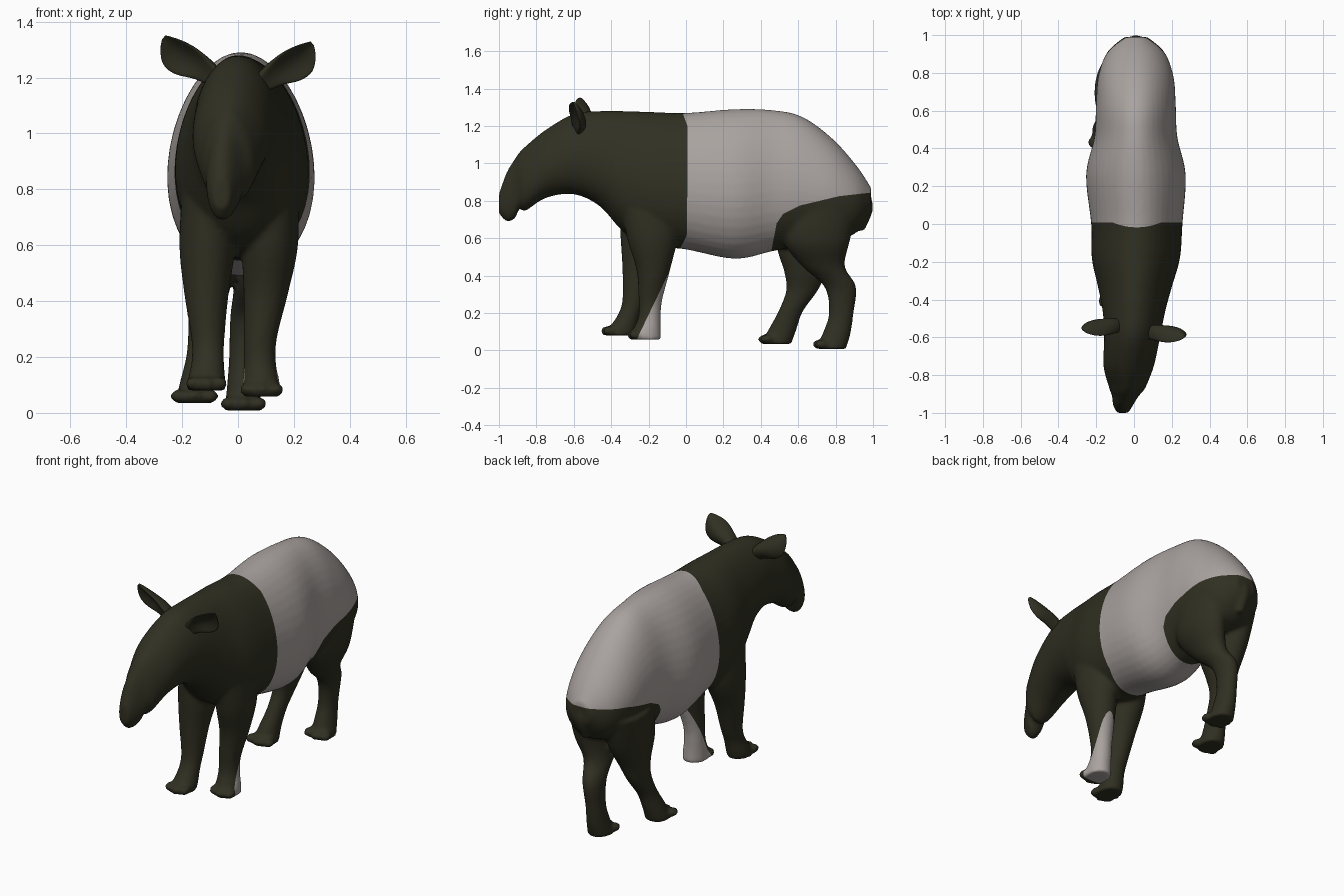
import bpy, bmesh, math
from mathutils import Vector

if "Cube" in bpy.data.objects:
    bpy.data.objects.remove(bpy.data.objects["Cube"], do_unlink=True)

X, Y, Z = Vector((1, 0, 0)), Vector((0, 1, 0)), Vector((0, 0, 1))


def material(name, colour):
    mat = bpy.data.materials.new(name)
    mat.use_nodes = True
    mat.diffuse_color = (*colour, 1)
    shader = mat.node_tree.nodes["Principled BSDF"]
    shader.inputs["Base Color"].default_value = (*colour, 1)
    shader.inputs["Roughness"].default_value = 0.8
    return mat


dark_hide = material("dark_hide", (0.029, 0.029, 0.016))
pale_hide = material("pale_hide", (0.40, 0.365, 0.35))


def spline(points, steps):
    """Smooth curve through points of any dimension."""
    pts = [Vector(p) for p in points]
    pts = [pts[0]] + pts + [pts[-1]]
    out = []
    for a, b, c, d in zip(pts, pts[1:], pts[2:], pts[3:]):
        for i in range(steps):
            t = i / steps
            out.append(b + (c - a) * (t / 2)
                       + (a * 2 - b * 5 + c * 4 - d) * (t * t / 2)
                       + (b * 3 - a - c * 3 + d) * (t ** 3 / 2))
    return out + [pts[-1]]


def loft(bm, rings, u, v, sides=28, egg=0.0, cup=0.0):
    """Skin closed oval rings given as x, y, z, half width, half depth."""
    loops = []
    for x, y, z, a, b in rings:
        loop = []
        for i in range(sides):
            angle = math.tau * i / sides
            c, s = math.cos(angle), math.sin(angle)
            wide = a * c * (1 - egg * s)
            bend = cup * a * s * s
            loop.append(bm.verts.new(Vector((x, y, z)) + u * wide + v * (b * s + bend)))
        loops.append(loop)
    for low, high in zip(loops, loops[1:]):
        for i in range(sides):
            j = (i + 1) % sides
            bm.faces.new((low[i], low[j], high[j], high[i]))
    bm.faces.new(loops[0])
    bm.faces.new(loops[-1])


def finish(bm, name, materials):
    bmesh.ops.recalc_face_normals(bm, faces=bm.faces)
    mesh = bpy.data.meshes.new(name)
    bm.to_mesh(mesh)
    bm.free()
    for mat in materials:
        mesh.materials.append(mat)
    obj = bpy.data.objects.new(name, mesh)
    bpy.context.collection.objects.link(obj)
    return obj


def smooth(obj):
    for face in obj.data.polygons:
        face.use_smooth = True


bm = bmesh.new()

# Trunk, neck and head: y, x, half width, top, bottom
trunk = [
    (-1, -.06, .03, .84, .73), (-.96, -.058, .052, .95, .69),
    (-.915, -.047, .068, 1.025, .705), (-.89, -.04, .083, 1.06, .76),
    (-.86, -.035, .098, 1.09, .745), (-.75, -.028, .133, 1.18, .815),
    (-.6, -.01, .147, 1.265, .835), (-.46, 0, .165, 1.28, .77),
    (-.33, .005, .195, 1.28, .63), (-.18, .01, .232, 1.275, .56),
    (0, .015, .24, 1.27, .54), (.26, .01, .262, 1.29, .49),
    (.46, .01, .218, 1.285, .53), (.62, .01, .21, 1.25, .56),
    (.78, .01, .198, 1.135, .58), (.91, .01, .15, .99, .63),
    (.99, .01, .06, .87, .74),
]
rings = [(x, y, (top + low) / 2, w, (top - low) / 2) for y, x, w, top, low in trunk]
loft(bm, spline(rings, 5), X, Z, 40, egg=.12)

# Tail stub
loft(bm, spline([(.01, .93, .87, .05, .04), (.01, .965, .76, .04, .035),
                 (.01, .935, .64, .02, .02)], 5), X, Y)


# Legs: shared girths, each with its own path and a fan of three toes
def leg(path, girths, spread):
    loft(bm, spline([p + g for p, g in zip(path, girths)], 5), X, Y)
    x, y, z = path[-1]
    for side in (-1, 0, 1):
        reach = .05 if side else .062
        toe = bmesh.ops.create_icosphere(bm, subdivisions=2, radius=.032)["verts"]
        for vert in toe:
            vert.co = Vector((x + side * spread + vert.co.x, y - reach + vert.co.y * 1.2,
                              z + .025 + vert.co.z * .8))


fore = [(.09, .16), (.1, .135), (.08, .09), (.06, .063), (.058, .06), (.066, .075), (.068, .085)]
hind = [(.11, .2), (.1, .175), (.073, .115), (.056, .085), (.05, .066), (.058, .075), (.07, .08)]

leg([(.125, -.19, .8), (.115, -.18, .6), (.1, -.175, .43), (.08, -.19, .27),
     (.078, -.195, .18), (.083, -.21, .11), (.085, -.217, .058)], fore, .048)
leg([(-.11, -.2, .8), (-.11, -.215, .6), (-.113, -.25, .43), (-.108, -.277, .27),
     (-.108, -.305, .19), (-.112, -.335, .125), (-.113, -.358, .08)], fore, .045)
leg([(.1, .72, .76), (.095, .7, .58), (.058, .735, .45), (.028, .825, .34),
     (.018, .83, .2), (.018, .805, .09), (.02, .775, .008)], hind, .052)
leg([(-.1, .7, .74), (-.1, .66, .56), (-.108, .64, .42), (-.122, .62, .32),
     (-.134, .56, .21), (-.15, .515, .11), (-.156, .483, .035)], hind, .055)

# Blend all parts into one skin
body = finish(bm, "body", [dark_hide, pale_hide])
remesh = body.modifiers.new("blend", "REMESH")
remesh.mode = "VOXEL"
remesh.voxel_size = .012
relax = body.modifiers.new("relax", "SMOOTH")
relax.factor = .5
relax.iterations = 4
graph = bpy.context.evaluated_depsgraph_get()
skin = bpy.data.meshes.new_from_object(body.evaluated_get(graph))
body.modifiers.clear()

# Dark forequarters and hindquarters, each bounded by a line of (y, z) points
borders = [
    [(-.022, 1.28), (.008, 1.2), (.006, .62), (-.03, .545)],
    [(.45, .5), (.485, .68), (.52, .73), (.61, .775), (.82, .825), (1, .845)],
]
quarters = []
for border in borders:
    planes = []
    for (y, z), (next_y, next_z) in zip(border, border[1:]):
        normal = Vector((0, z - next_z, next_y - y)).normalized()
        planes.append((Vector((0, y, z)), normal))
    quarters.append(planes)

bm = bmesh.new()
bm.from_mesh(skin)
for point, normal in quarters[0] + quarters[1]:
    bmesh.ops.bisect_plane(bm, geom=bm.verts[:] + bm.edges[:] + bm.faces[:],
                           plane_co=point, plane_no=normal, dist=.0005)
for face in bm.faces:
    centre = face.calc_center_median()
    dark = any(all((centre - point).dot(normal) < 0 for point, normal in planes)
               for planes in quarters)
    face.material_index = 0 if dark else 1
bm.to_mesh(body.data)
bm.free()
smooth(body)

# Ears: cupped pointed leaves, turned outward with the upper edge leaning forward
for side, name, depth, lift in ((1, "left_ear", -.585, 0), (-1, "right_ear", -.55, .022)):
    bm = bmesh.new()
    along = Vector((.75 * side, 0, .66))
    across = Vector((-.58 * side, -.45, .68)).normalized()
    back = along.cross(across).normalized() * -side
    outline = [(.07, 1.165, .03, .03), (.125, 1.205, .047, .03), (.185, 1.235, .066, .02),
               (.23, 1.265, .062, .014), (.257, 1.298, .036, .01), (.266, 1.322, .01, .006)]
    path = [(side * x, depth - (x - .1) * .1, z + lift, w, t) for x, z, w, t in outline]
    loft(bm, spline(path, 4), across, back, 24, cup=.55)
    smooth(finish(bm, name, [dark_hide]))
